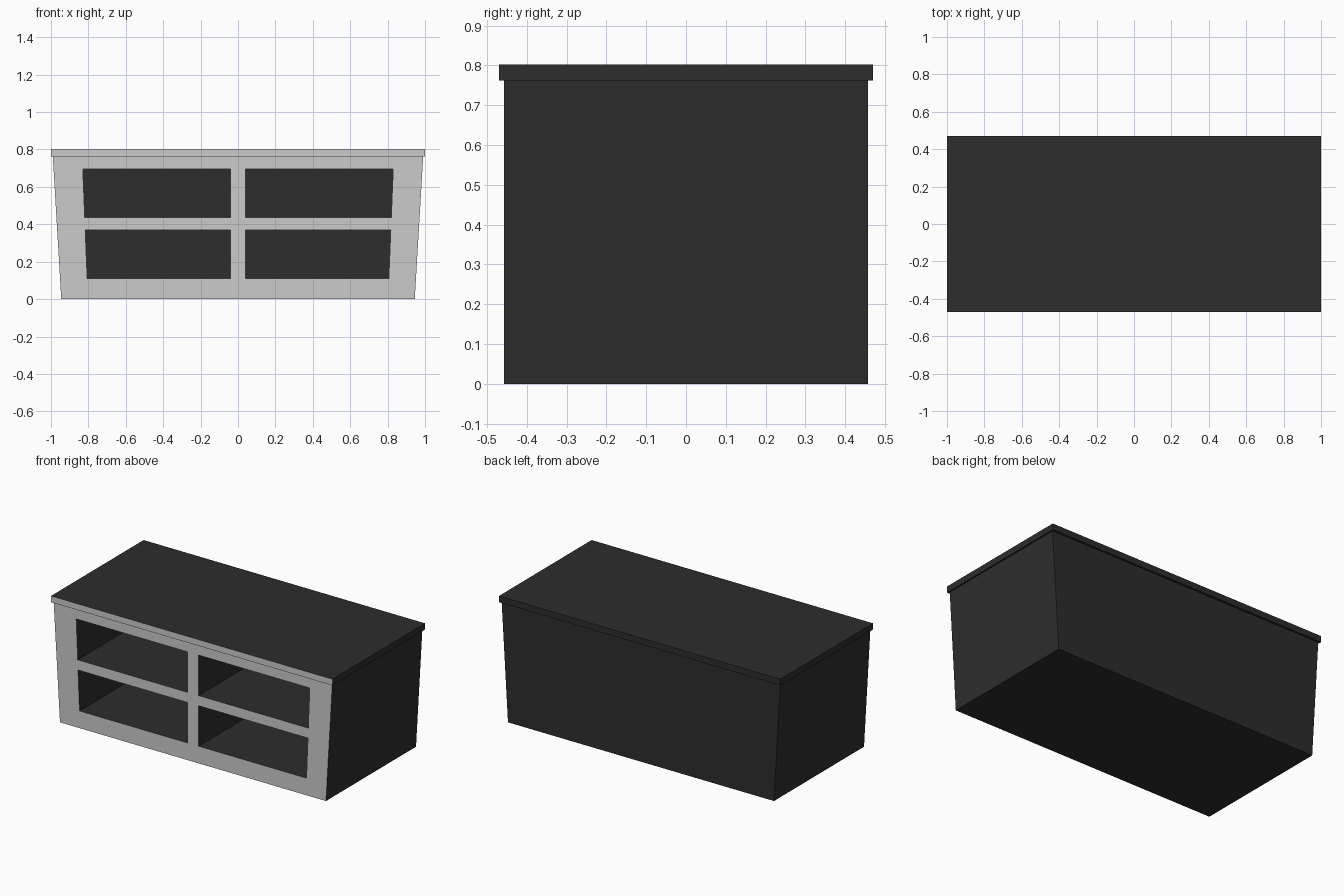
import bpy, bmesh

if "Cube" in bpy.data.objects:
    bpy.data.objects.remove(bpy.data.objects["Cube"])

def material(name, value):
    m = bpy.data.materials.new(name)
    m.diffuse_color = (value, value, value, 1)
    m.use_nodes = True
    m.node_tree.nodes["Principled BSDF"].inputs["Base Color"].default_value = m.diffuse_color
    return m

DARK = material("dark charcoal", 0.026)
LIGHT = material("light grey", 0.60)

def finish(bm, name):
    # Only the foremost faces are light grey; everything else is dark
    bmesh.ops.recalc_face_normals(bm, faces=bm.faces)
    for f in bm.faces:
        f.material_index = int(f.normal.y < -0.9 and f.calc_center_median().y < -0.44)
    me = bpy.data.meshes.new(name)
    bm.to_mesh(me)
    bm.free()
    me.materials.append(DARK)
    me.materials.append(LIGHT)
    ob = bpy.data.objects.new(name, me)
    bpy.context.collection.objects.link(ob)
    return ob

# Tapered cabinet body: front lattice, pulled back, with four deep compartments
HALF_DEPTH, RECESS = 0.457, 0.86
rows = [0, 0.11, 0.37, 0.435, 0.695, 0.762]
bm = bmesh.new()
grid = []
for z in rows:
    side, opening = 0.945 + 0.059 * z, 0.802 + 0.04 * z
    xs = [-side, -opening, -0.04, 0.04, opening, side]
    grid.append([bm.verts.new((x, -HALF_DEPTH, z)) for x in xs])
cells = []
for j in range(5):
    for i in range(5):
        f = bm.faces.new((grid[j][i], grid[j][i + 1], grid[j + 1][i + 1], grid[j + 1][i]))
        if j in (1, 3) and i in (1, 3):
            cells.append(f)

# Outer sides and back panel
rim = [e for e in bm.edges if e.is_boundary]
new = bmesh.ops.extrude_edge_only(bm, edges=rim)["geom"]
back_verts = [v for v in new if isinstance(v, bmesh.types.BMVert)]
bmesh.ops.translate(bm, verts=back_verts, vec=(0, 2 * HALF_DEPTH, 0))
back_edges = [e for e in bm.edges if e.is_boundary and all(v.co.y > 0 for v in e.verts)]
bmesh.ops.contextual_create(bm, geom=back_edges)

# Compartments
pushed = bmesh.ops.extrude_discrete_faces(bm, faces=cells)["faces"]
bmesh.ops.translate(bm, verts=list({v for f in pushed for v in f.verts}), vec=(0, RECESS, 0))
finish(bm, "cabinet_body")

# Overhanging top slab
bm = bmesh.new()
bmesh.ops.create_cube(bm, size=1)
bmesh.ops.scale(bm, verts=bm.verts, vec=(2.0, 0.94, 0.04))
bmesh.ops.translate(bm, verts=bm.verts, vec=(0, 0, 0.782))
finish(bm, "top_slab")
